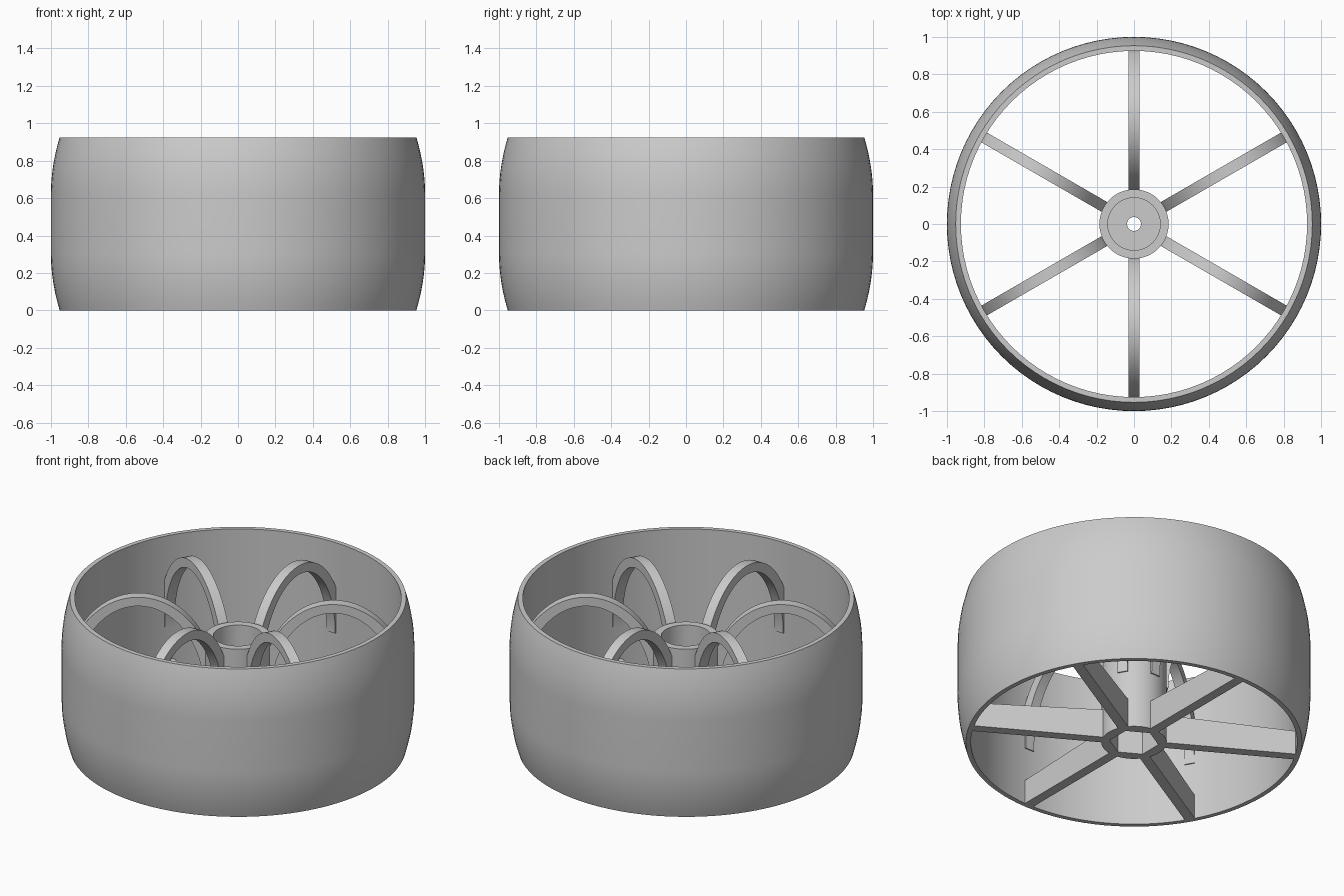
import bpy, bmesh, math

if "Cube" in bpy.data.objects:
    bpy.data.objects.remove(bpy.data.objects["Cube"])

H = 0.925          # wheel height
RIM_IN = 0.925     # inner wall radius
HUB_R = 0.185
HALF_W = 0.03      # half thickness of a spoke
SEG = 96

grey = bpy.data.materials.new("light_grey")
grey.diffuse_color = (0.6, 0.6, 0.6, 1)
grey.use_nodes = True
grey.node_tree.nodes["Principled BSDF"].inputs["Base Color"].default_value = grey.diffuse_color


def finish(bm, name):
    bmesh.ops.recalc_face_normals(bm, faces=bm.faces)
    me = bpy.data.meshes.new(name)
    bm.to_mesh(me)
    bm.free()
    ob = bpy.data.objects.new(name, me)
    me.materials.append(grey)
    bpy.context.collection.objects.link(ob)
    bpy.ops.object.select_all(action='DESELECT')
    bpy.context.view_layer.objects.active = ob
    ob.select_set(True)
    bpy.ops.object.shade_smooth_by_angle(angle=math.radians(30))
    return ob


def hex_factor(a):
    # turns a circle into a hexagon with corners facing the spokes
    d = (a - math.pi / 6) % (math.pi / 3) - math.pi / 6
    return math.cos(math.pi / 6) / math.cos(d)


def lathe(name, profile):
    """Spin a closed profile of (radius, z, is_hex) around z."""
    bm = bmesh.new()
    rings = []
    for i in range(SEG):
        a = 2 * math.pi * i / SEG
        ring = []
        for r, z, is_hex in profile:
            q = r * hex_factor(a) if is_hex else r
            ring.append(bm.verts.new((q * math.cos(a), q * math.sin(a), z)))
        rings.append(ring)
    n = len(profile)
    for i in range(SEG):
        p, q = rings[i], rings[(i + 1) % SEG]
        for j in range(n):
            k = (j + 1) % n
            bm.faces.new((p[j], q[j], q[k], p[k]))
    return finish(bm, name)


def strip(name, upper, lower, turn):
    """Solid band between two (radius, z) lines, rotated about z."""
    bm = bmesh.new()
    c, s = math.cos(turn), math.sin(turn)

    def vert(p, y):
        return bm.verts.new((p[0] * c - y * s, p[0] * s + y * c, p[1]))
    rows = [[vert(u, -HALF_W), vert(u, HALF_W), vert(l, HALF_W), vert(l, -HALF_W)]
            for u, l in zip(upper, lower)]
    for p, q in zip(rows, rows[1:]):
        for j in range(4):
            k = (j + 1) % 4
            bm.faces.new((p[j], p[k], q[k], q[j]))
    bm.faces.new(rows[0])
    bm.faces.new(rows[-1])
    return finish(bm, name)


# Crowned rim: flat middle band with curved shoulders, straight bore
N, SHOULDER = 10, 0.31
low = [(1 - 0.047 * (1 - i / N) ** 2, SHOULDER * i / N, False) for i in range(N + 1)]
high = [(r, H - z, False) for r, z, _ in reversed(low)]
lathe("rim", low + high + [(RIM_IN, H, False), (RIM_IN, 0, False)])

# Hub: round counterbore on top, axle hole, hexagonal pocket below
lathe("hub", [(HUB_R, 0, False), (HUB_R, 0.69, False), (0.14, 0.69, False),
              (0.14, 0.3, False), (0.037, 0.3, False), (0.037, 0.18, False),
              (0.14, 0.18, True), (0.14, 0, True)])

# Six spokes: an elliptical arch above a slightly tapered bottom bar
MID, REACH, Z0, M = 0.555, 0.375, 0.36, 48
upper, lower = [], []
for i in range(M + 1):
    a = math.pi * (1 - i / M)
    x = max(-REACH, min(REACH, 0.43 * math.cos(a)))
    upper.append((MID + x, Z0 + 0.56 * math.sin(a)))
    lower.append((MID + 0.363 * math.cos(a), Z0 + 0.505 * math.sin(a)))
for k in range(6):
    turn = math.radians(30 + 60 * k)
    strip(f"spoke_arch_{k + 1}", upper, lower, turn)
    strip(f"spoke_bar_{k + 1}", [(MID - REACH, 0.18), (MID + REACH, 0.15)],
          [(MID - REACH, 0), (MID + REACH, 0)], turn)
